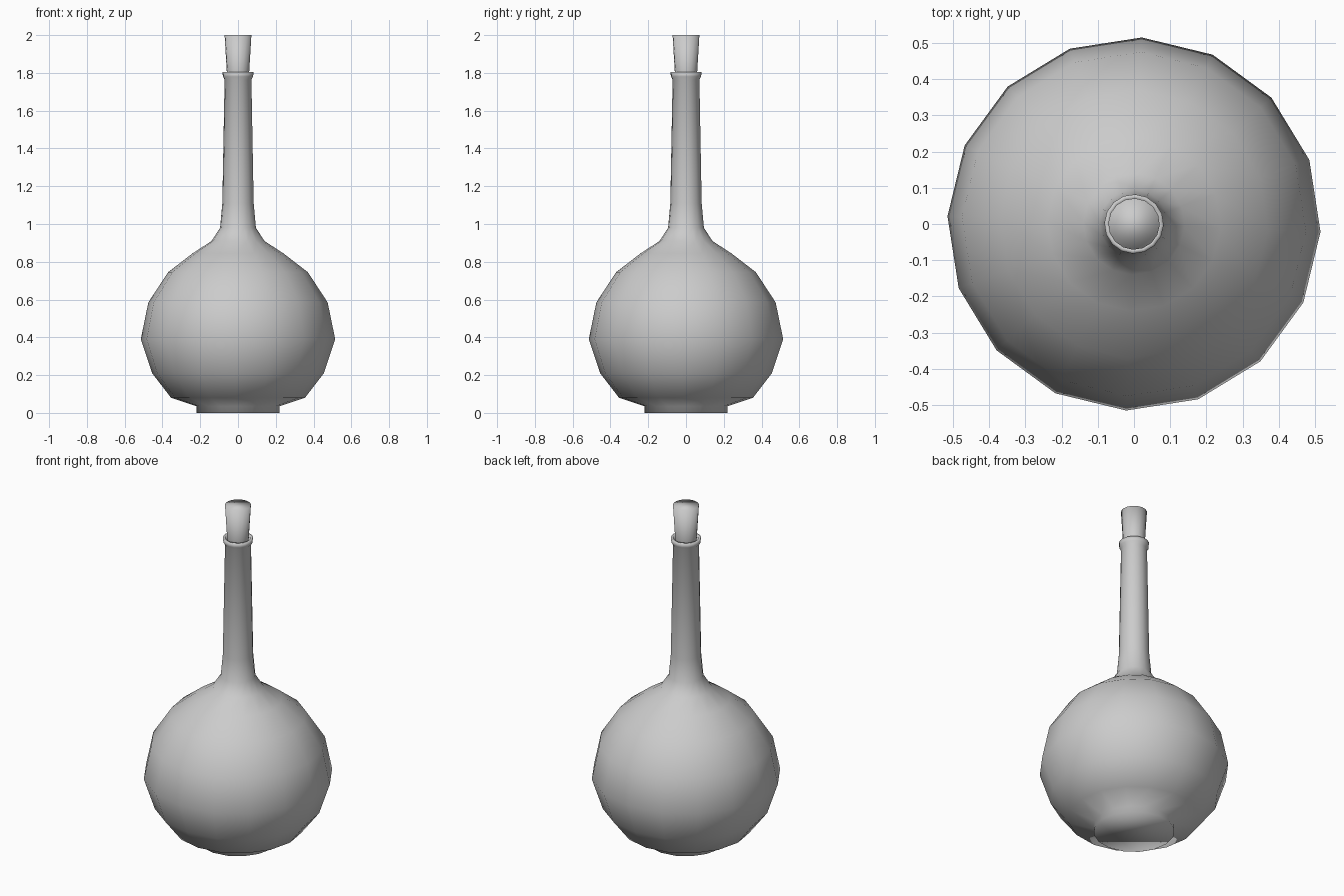
import bpy
import math

cube = bpy.data.objects.get("Cube")
if cube:
    bpy.data.objects.remove(cube, do_unlink=True)

SIDES = 16
TURN = math.radians(-2.4)

grey = bpy.data.materials.new("plain grey")
grey.use_nodes = True
colour = (0.6, 0.6, 0.6, 1)
grey.diffuse_color = colour
grey.node_tree.nodes["Principled BSDF"].inputs["Base Color"].default_value = colour


def lathe(name, profile):
    """Spin a (radius, height) profile round z and cap both ends."""
    verts = [(r * math.cos(TURN + math.tau * i / SIDES),
              r * math.sin(TURN + math.tau * i / SIDES), z)
             for r, z in profile for i in range(SIDES)]
    faces = []
    for ring in range(len(profile) - 1):
        a, b = ring * SIDES, (ring + 1) * SIDES
        for i in range(SIDES):
            j = (i + 1) % SIDES
            faces.append((a + i, a + j, b + j, b + i))
    faces.append(tuple(reversed(range(SIDES))))
    faces.append(tuple(range(len(verts) - SIDES, len(verts))))
    mesh = bpy.data.meshes.new(name)
    mesh.from_pydata(verts, [], faces)
    mesh.materials.append(grey)
    mesh.shade_smooth()
    obj = bpy.data.objects.new(name, mesh)
    bpy.context.collection.objects.link(obj)
    return obj


# Flask: foot, round belly, long neck, flared lip and the inside of the mouth
lathe("flask", [
    (0.22, 0), (0.22, 0.035), (0.355, 0.08), (0.455, 0.21), (0.515, 0.39),
    (0.475, 0.585), (0.37, 0.745), (0.24, 0.845), (0.14, 0.91),
    (0.095, 0.98), (0.083, 1.11), (0.071, 1.765), (0.08, 1.78), (0.082, 1.805),
    (0.07, 1.805), (0.06, 1.77), (0.058, 1.7),
])

# Tapered stopper sitting in the mouth
lathe("stopper", [(0.053, 1.71), (0.059, 1.8), (0.071, 2.0)])
